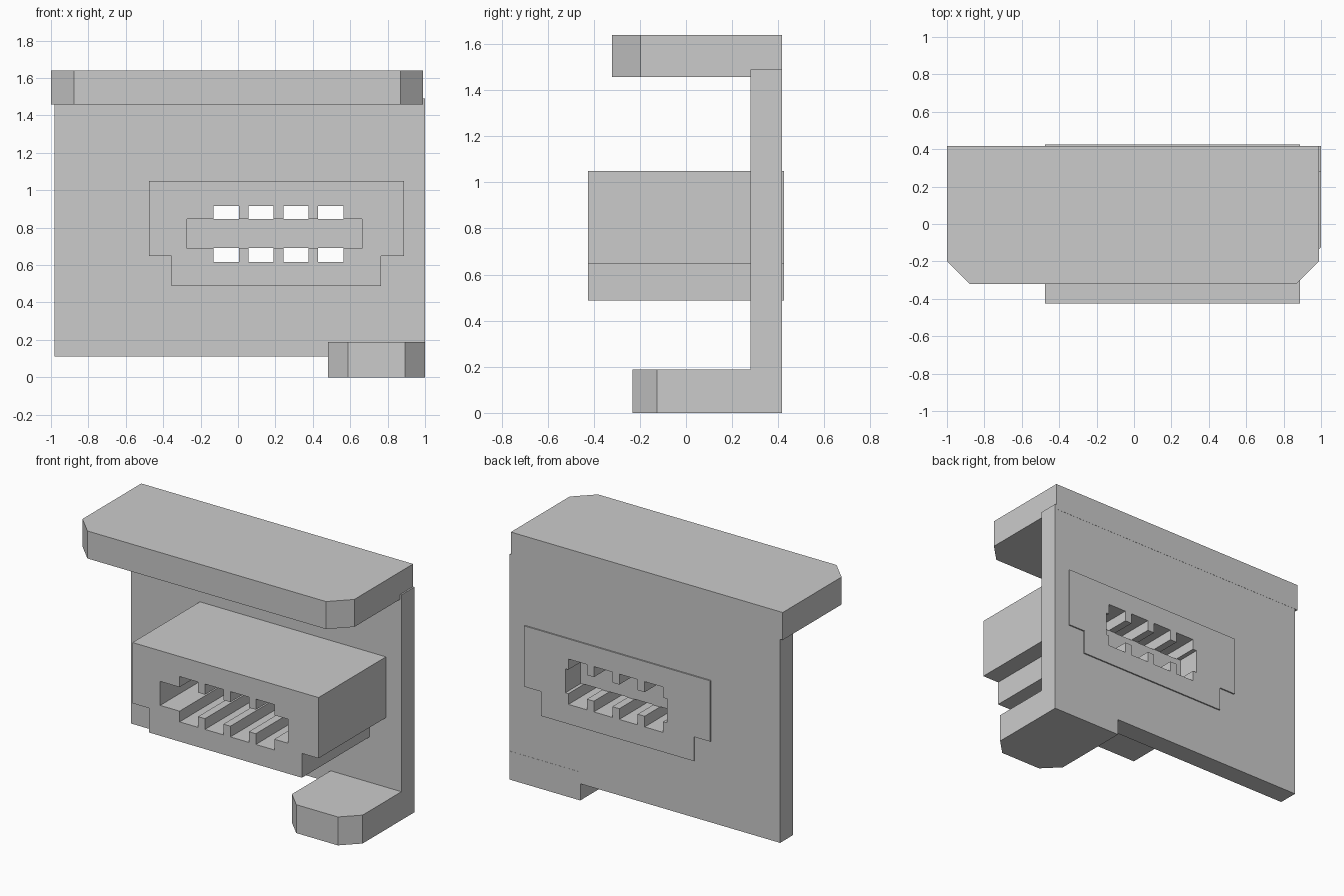
import bpy, bmesh
from mathutils import Vector

if "Cube" in bpy.data.objects:
    bpy.data.objects.remove(bpy.data.objects["Cube"])


def prism(name, profile, axis, lo, hi):
    """Extrude a closed 2D profile: axis 'y' takes (x, z) points, axis 'z' takes (x, y)."""
    def place(p, d):
        return (p[0], d, p[1]) if axis == 'y' else (p[0], p[1], d)
    bm = bmesh.new()
    face = bm.faces.new([bm.verts.new(place(p, lo)) for p in profile])
    geom = bmesh.ops.extrude_face_region(bm, geom=[face])["geom"]
    offset = Vector(place((0, 0), hi - lo))
    bmesh.ops.translate(bm, vec=offset,
                        verts=[v for v in geom if isinstance(v, bmesh.types.BMVert)])
    bmesh.ops.recalc_face_normals(bm, faces=bm.faces)
    mesh = bpy.data.meshes.new(name)
    bm.to_mesh(mesh)
    bm.free()
    obj = bpy.data.objects.new(name, mesh)
    bpy.context.collection.objects.link(obj)
    return obj


def box(name, x0, x1, y0, y1, z0, z1):
    return prism(name, [(x0, z0), (x1, z0), (x1, z1), (x0, z1)], 'y', y0, y1)


def flange(name, x0, x1, front, c, z0, z1):
    """Horizontal lip with two chamfered front corners."""
    back = 0.417
    pts = [(x0, back), (x0, front + c), (x0 + c, front),
           (x1 - c, front), (x1, front + c), (x1, back)]
    return prism(name, pts, 'z', z0, z1)


def cut(target, cutter):
    mod = target.modifiers.new(cutter.name, 'BOOLEAN')
    mod.operation = 'DIFFERENCE'
    mod.solver = 'EXACT'
    mod.object = cutter
    cutter.hide_render = True
    cutter.hide_viewport = True
    cutter.display_type = 'WIRE'


# Bracket: upright plate with a long top lip and a short bottom lip
plate = box("back_plate", -0.98, 1.0, 0.28, 0.416, 0.11, 1.49)
flange("top_flange", -1.0, 0.99, -0.32, 0.122, 1.458, 1.64)
flange("bottom_tab", 0.482, 1.0, -0.232, 0.107, 0.0, 0.188)

# Stepped connector housing passing through the plate
housing = prism("connector_housing",
                [(-0.355, 0.487), (0.765, 0.487), (0.765, 0.648), (0.887, 0.648),
                 (0.887, 1.05), (-0.475, 1.05), (-0.475, 0.648), (-0.355, 0.648)],
                'y', -0.425, 0.425)

# Plate opening, hidden inside the housing
cut(plate, box("plate_opening_cutter", -0.32, 0.72, 0.2, 0.5, 0.55, 1.0))

# Front socket and shallower rear recess, leaving a thin wall between
cut(housing, box("front_socket_cutter", -0.272, 0.663, -0.5, 0.2, 0.688, 0.847))
cut(housing, box("rear_recess_cutter", -0.16, 0.585, 0.265, 0.5, 0.688, 0.847))

# Four contact slots above and four below, running right through
for i in range(4):
    x = -0.13 + 0.186 * i
    for row, z0, z1 in (("lower", 0.617, 0.69), ("upper", 0.845, 0.917)):
        cut(housing, box(f"{row}_slot_cutter_{i + 1}", x, x + 0.135, -0.5, 0.5, z0, z1))
